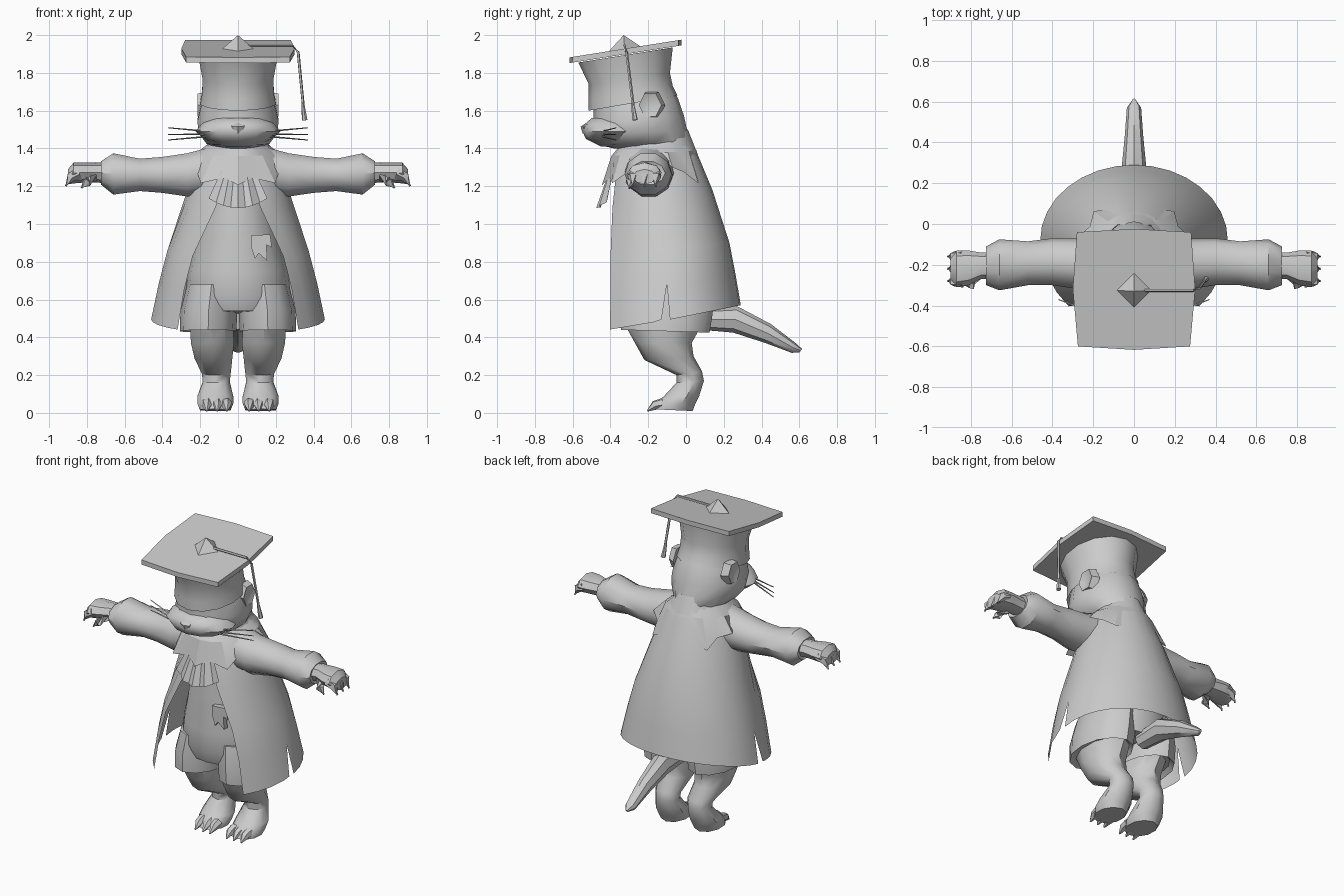
import bpy, math
from mathutils import Vector

grey = bpy.data.materials.new("plain grey")
grey.diffuse_color = (0.6, 0.6, 0.6, 1)


def make(name, verts, faces, angle=40, mirror=False):
    me = bpy.data.meshes.new(name)
    me.from_pydata([tuple(v) for v in verts], [], faces)
    me.materials.append(grey)
    ob = bpy.data.objects.new(name, me)
    bpy.context.collection.objects.link(ob)
    if mirror:
        ob.modifiers.new("Mirror", "MIRROR").use_axis[0] = True
    bpy.ops.object.select_all(action="DESELECT")
    ob.select_set(True)
    bpy.context.view_layer.objects.active = ob
    bpy.ops.object.shade_smooth_by_angle(angle=math.radians(angle))
    return ob


def loft(name, rings, angle=40, mirror=False, caps=(True, True)):
    n = len(rings[0])
    verts = [p for r in rings for p in r]
    faces = [(i * n + j, i * n + (j + 1) % n, (i + 1) * n + (j + 1) % n, (i + 1) * n + j)
             for i in range(len(rings) - 1) for j in range(n)]
    if caps[0]:
        faces.append(tuple(reversed(range(n))))
    if caps[1]:
        faces.append(tuple(range(len(verts) - n, len(verts))))
    return make(name, verts, faces, angle, mirror)


def ring(c, u, v, n):
    c, u, v = Vector(c), Vector(u), Vector(v)
    return [c + u * math.cos(2 * math.pi * k / n) + v * math.sin(2 * math.pi * k / n) for k in range(n)]


def slab(w, yf, zf, yb, zb, xc=0, n=12):
    """Tilted ellipse from a front point to a back point, half width w."""
    return ring((xc, (yf + yb) / 2, (zf + zb) / 2), (0, (yf - yb) / 2, (zf - zb) / 2), (w, 0, 0), n)


def across(x, y0, y1, z0, z1, n=8):
    """Upright ellipse facing sideways at x."""
    return ring((x, (y0 + y1) / 2, (z0 + z1) / 2), (0, (y1 - y0) / 2, 0), (0, 0, (z1 - z0) / 2), n)


def rod(name, pts, radii, n=5, mirror=False):
    rings = []
    for i, p in enumerate(pts):
        d = (Vector(pts[min(i + 1, len(pts) - 1)]) - Vector(pts[max(i - 1, 0)])).normalized()
        u = d.orthogonal().normalized()
        rings.append(ring(p, u * radii[i], d.cross(u) * radii[i], n))
    return loft(name, rings, 40, mirror)


# Torso and shorts
loft("torso", [slab(*r, n=16) for r in (
    (.24, -.33, .54, .13, .52), (.28, -.36, .62, .15, .62), (.265, -.36, .75, .15, .75),
    (.23, -.355, .9, .14, .9), (.19, -.35, 1.1, .09, 1.1), (.16, -.33, 1.3, .05, 1.3),
    (.1, -.3, 1.45, .01, 1.46))])
loft("shorts_leg", [slab(*r) for r in (
    (.13, -.29, .46, .09, .46, .155), (.15, -.345, .44, .125, .425, .158), (.15, -.35, .55, .14, .52, .155),
    (.13, -.33, .68, .14, .68, .14))], mirror=True)

# Bent legs and feet
loft("leg", [slab(*r, n=10) for r in (
    (.12, -.32, .46, .08, .46, .14), (.12, -.27, .37, .03, .37, .135), (.105, -.22, .28, .04, .30, .13),
    (.08, -.05, .2, .085, .22, .115), (.075, -.05, .16, .095, .17, .115), (.1, -.12, .085, .07, .09, .12),
    (.1, -.17, .05, .05, .05, .12), (.085, -.19, .02, .035, .01, .12))], mirror=True)
for i, x in enumerate((.06, .11, .165)):
    rod(f"toe_{i}", [(x, -.12, .05), (x, -.165, .04), (x, -.205, .01)], [.03, .026, .004], 6, True)

# Tail
loft("tail", [slab(*r, n=8) for r in (
    (.05, .08, .44, .06, .55), (.062, .25, .425, .27, .565), (.045, .42, .37, .45, .47),
    (.035, .56, .318, .58, .37), (.008, .6, .32, .615, .338))])

# Open coat: rows of front z, back z, half width, centre y, front depth, back depth, gap at front
rows = [(.42, .57, .46, -.08, .45, .37, .32), (.64, .73, .42, -.09, .42, .353, .285),
        (.82, .9, .375, -.1, .39, .33, .24), (1.08, 1.18, .285, -.14, .275, .28, .12),
        (1.3, 1.36, .22, -.17, .2, .235, .04), (1.44, 1.5, .13, -.19, .13, .2, .0)]
cols = 24
cv, cf = [], []
for zf, zb, w, yc, df, db, gap in rows:
    g = math.asin(gap / w)
    for j in range(cols + 1):
        a = g + (2 * math.pi - 2 * g) * j / cols
        c = math.cos(a)
        cv.append(Vector((w * math.sin(a), yc - c * (df if c > 0 else db), zf + (zb - zf) * (1 - c) / 2)))
for i in range(len(rows) - 1):
    for j in range(cols):
        cf.append([i * (cols + 1) + j, i * (cols + 1) + j + 1,
                   (i + 1) * (cols + 1) + j + 1, (i + 1) * (cols + 1) + j])
# Hem slits on both sides
for j, front in ((4, 3), (cols - 4, cols - 4)):
    cv.append(cv[j] + Vector((0, -.045, 0)))
    cf[front] = [len(cv) - 1 if k == j else k for k in cf[front]]
make("coat", cv, cf, 50)

# Sleeves, wrists and hands
loft("sleeve", [across(*r, n=10) for r in (
    (.12, -.33, -.05, 1.16, 1.42), (.27, -.32, -.07, 1.14, 1.38), (.4, -.3, -.07, 1.16, 1.36),
    (.52, -.3, -.085, 1.17, 1.35), (.66, -.325, -.075, 1.15, 1.38), (.725, -.3, -.11, 1.205, 1.335),
    (.715, -.27, -.14, 1.22, 1.32))], mirror=True)
loft("hand", [across(*r) for r in (
    (.7, -.27, -.14, 1.215, 1.325), (.75, -.27, -.14, 1.22, 1.325), (.81, -.3, -.13, 1.22, 1.325),
    (.87, -.31, -.13, 1.215, 1.325), (.9, -.28, -.16, 1.21, 1.29))], mirror=True)
for i, y in enumerate((-.28, -.22, -.16)):
    rod(f"finger_{i}", [(.84, y, 1.27), (.885, y, 1.25), (.912, y, 1.2)], [.032, .028, .006], 5, True)
rod("thumb", [(.77, -.25, 1.25), (.8, -.3, 1.22), (.83, -.3, 1.19)], [.03, .025, .006], 5, True)

# Head and muzzle
loft("head", [slab(*r, n=14) for r in (
    (.08, -.38, 1.4, .02, 1.39), (.17, -.47, 1.42, .03, 1.43), (.215, -.5, 1.47, .005, 1.5),
    (.22, -.49, 1.53, -.01, 1.57), (.2, -.49, 1.6, -.04, 1.66), (.18, -.5, 1.66, -.06, 1.7))])
loft("muzzle", [slab(*r) for r in (
    (.07, -.45, 1.41, -.3, 1.41), (.17, -.53, 1.45, -.25, 1.44), (.225, -.548, 1.49, -.2, 1.49),
    (.19, -.54, 1.525, -.25, 1.54), (.12, -.5, 1.56, -.3, 1.57))])
loft("nose", [slab(*r, n=6) for r in (
    (.015, -.548, 1.48, -.5, 1.48), (.04, -.558, 1.515, -.5, 1.52), (.03, -.53, 1.535, -.48, 1.54))])
loft("ear", [across(*r, n=6) for r in (
    (.17, -.25, -.11, 1.55, 1.71), (.215, -.25, -.13, 1.56, 1.7), (.205, -.23, -.15, 1.59, 1.67))], mirror=True)
for i, (z0, z1) in enumerate(((1.49, 1.51), (1.475, 1.475), (1.465, 1.445))):
    rod(f"whisker_{i}", [(.15, -.45, z0), (.37, -.37, z1)], [.006, .003], 3, True)

# Cap crown, board and button
loft("cap_crown", [slab(*r, n=14) for r in (
    (.205, -.515, 1.6, -.045, 1.68), (.195, -.515, 1.66, -.07, 1.73), (.192, -.515, 1.74, -.085, 1.8),
    (.215, -.57, 1.855, -.07, 1.935))], caps=(False, True))
outline = [(-.28, -.04), (-.3, -.32), (-.275, -.6), (0, -.617), (.275, -.6), (.3, -.32), (.28, -.04), (0, -.024)]
board_z = lambda y: 1.852 + (y + .617) * .158
loft("cap_board", [[(x, y, board_z(y) + h) for x, y in outline] for h in (0, .03)], 20)
pyramid = [(.085 * x, -.325 + .085 * y, board_z(-.325 + .085 * y) + .028)
           for x, y in ((1, 0), (0, 1), (-1, 0), (0, -1))]
make("cap_button", pyramid + [(0, -.33, 2.0)], [(0, 1, 4), (1, 2, 4), (2, 3, 4), (3, 0, 4), (3, 2, 1, 0)], 10)

# Tassel
rod("tassel_cord", [(.03, -.325, 1.945), (.29, -.325, 1.945), (.318, -.315, 1.91), (.345, -.28, 1.63)], [.008] * 4)
rod("tassel_end", [(.343, -.283, 1.64), (.353, -.27, 1.55)], [.008, .015], 6)

# Pointed collar around the neck
n = 20
inner, middle, outer = [], [], []
for k in range(n):
    a = 2 * math.pi * k / n
    s, c = math.sin(a), math.cos(a)
    inner.append((.12 * s, -.18 - .17 * c, 1.45 - .035 * c))
    middle.append((.22 * s, -.165 - (.23 if c > 0 else .22) * c, 1.375 - .015 * c))
    r = 1.0 if k % 2 == 0 else .8
    outer.append(((.24 + .1 * abs(math.sin(2 * a))) * s * r, -.155 - (.29 if c > 0 else .27) * c * (.5 + r / 2),
                  1.39 - .16 * r * (.85 + .3 * abs(c)) + .09 * (s * s) ** 4))
loft("collar", [inner, middle, outer], 25, caps=(False, False))

# Pleated neck frill
top, bottom = [], []
for k in range(9):
    t = k / 4 - 1
    fold = .02 if k % 2 else 0
    top.append((.05 * t, -.375 + fold * .3, 1.37))
    bottom.append((.155 * t, -.475 + fold + .06 * t * t, 1.085 + .05 * t * t))
make("neck_frill", top + bottom, [(k, k + 1, k + 10, k + 9) for k in range(8)], 10)

# Small bow badge on the belly
badge = [(-.05, .035), (.05, .04), (.06, -.03), (.03, -.015), (.035, -.1), (-.01, -.06), (-.03, -.09), (-.05, -.03)]
loft("belly_badge", [[(.12 + x, y, .905 + z) for x, z in badge] for y in (-.33, -.365)], 20)
